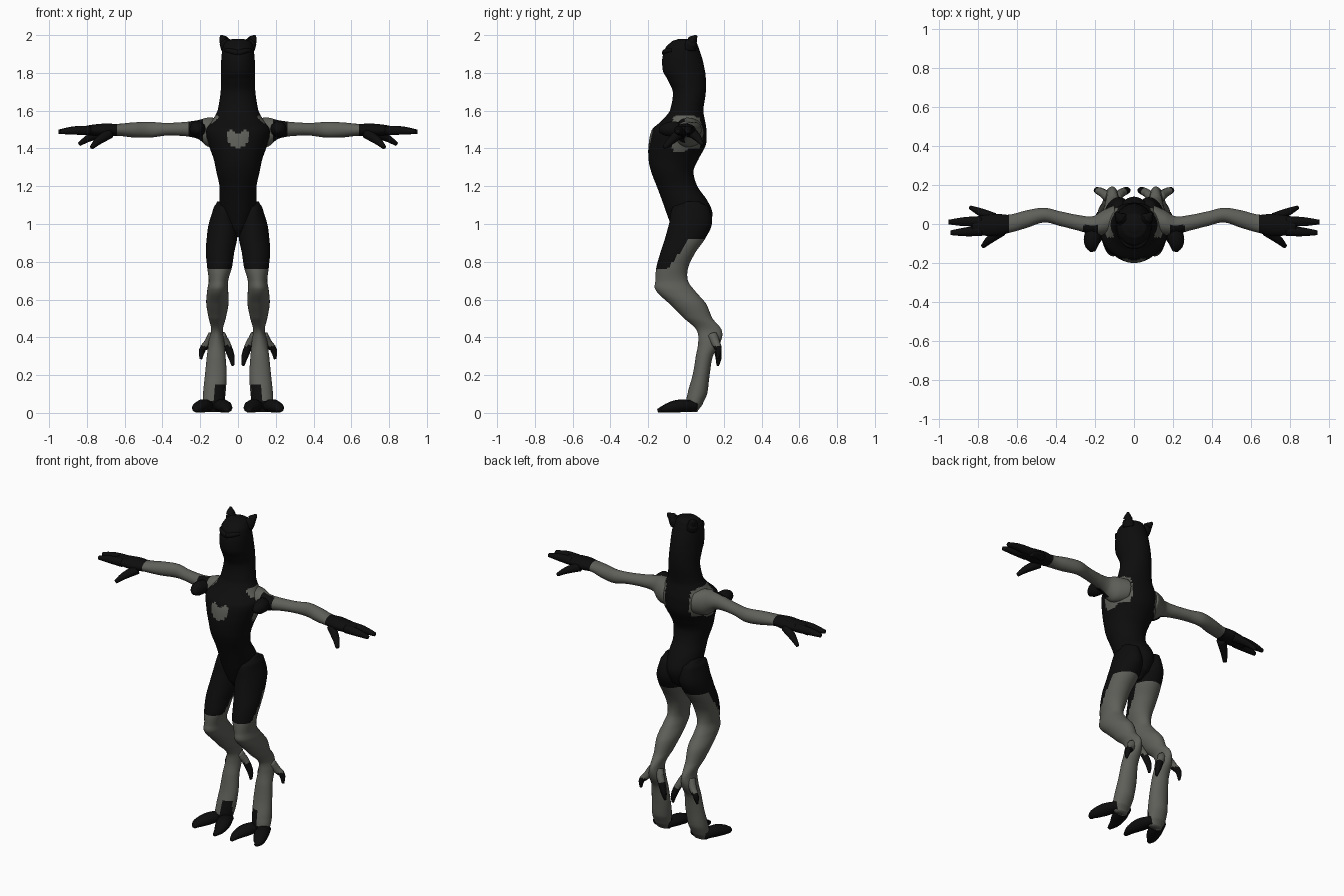
import bpy, bmesh, math
from mathutils import Vector


def material(name, rgb):
    m = bpy.data.materials.new(name)
    m.diffuse_color = (*rgb, 1)
    return m


GREY = material("warm grey", (0.115, 0.115, 0.102))
BLACK = material("soot black", (0.004, 0.004, 0.004))


def skin(name, rings, is_black, mirror=True):
    """Join rings of points into a closed smooth skin, coloured by a rule."""
    bm = bmesh.new()
    loops = [[bm.verts.new(p) for p in ring] for ring in rings]
    n = len(loops[0])
    for lo, hi in zip(loops, loops[1:]):
        for i in range(n):
            j = (i + 1) % n
            bm.faces.new((lo[i], lo[j], hi[j], hi[i]))
    bm.faces.new(loops[0])
    bm.faces.new(loops[-1])
    bmesh.ops.recalc_face_normals(bm, faces=bm.faces)
    for f in bm.faces:
        f.material_index = int(bool(is_black(*f.calc_center_median())))
        f.smooth = True
    me = bpy.data.meshes.new(name)
    bm.to_mesh(me)
    bm.free()
    me.materials.append(GREY)
    me.materials.append(BLACK)
    ob = bpy.data.objects.new(name, me)
    bpy.context.collection.objects.link(ob)
    if mirror:
        ob.modifiers.new("mirror", 'MIRROR').use_mirror_merge = False
    return ob


def spline(rows, steps):
    """Smoothly fill in rows of numbers."""
    out = []
    for k in range(len(rows) - 1):
        p = [rows[max(0, min(len(rows) - 1, k + d))] for d in (-1, 0, 1, 2)]
        for s in range(steps):
            t = s / steps
            out.append([b + (c - b) * t if i == 0 else
                        b + 0.5 * t * (c - a + t * (2*a - 5*b + 4*c - d + t * (3*(b - c) + d - a)))
                        for i, (a, b, c, d) in enumerate(zip(*p))])
    return out + [list(rows[-1])]


def loft(name, rows, axis, is_black, steps=6, sides=32, mirror=True):
    """Rows: position on the axis, then low and high limits of both cross axes."""
    rings = []
    for t, a0, a1, b0, b1 in spline(rows, steps):
        ring = []
        for i in range(sides):
            w = 2 * math.pi * i / sides
            a = (a0 + a1) / 2 + (a1 - a0) / 2 * math.cos(w)
            b = (b0 + b1) / 2 + (b1 - b0) / 2 * math.sin(w)
            ring.append((a, b, t) if axis == 'z' else (t, a, b))
        rings.append(ring)
    return skin(name, rings, is_black, mirror)


def tube(name, rows, is_black, flat=1.0, steps=4, sides=10):
    """Rows: x, y, z, radius along a bent path."""
    pts = spline([(i, *r) for i, r in enumerate(rows)], steps)
    pos = [Vector(p[1:4]) for p in pts]
    rings = []
    for k, p in enumerate(pts):
        d = (pos[min(k + 1, len(pos) - 1)] - pos[max(k - 1, 0)]).normalized()
        u = d.cross(Vector((0, 0, 1)) if abs(d.z) < 0.8 else Vector((0, 1, 0))).normalized()
        v = d.cross(u)
        rings.append([pos[k] + p[4] * (u * math.cos(w) + v * flat * math.sin(w))
                      for w in (2 * math.pi * i / sides for i in range(sides))])
    return skin(name, rings, is_black)


def always(x, y, z):
    return True


# Torso, neck and head: height, half width, front, back
body = [(0.93, 0.02, -0.04, 0.06), (0.97, 0.06, -0.07, 0.11), (1.05, 0.09, -0.10, 0.14),
        (1.12, 0.098, -0.125, 0.115), (1.20, 0.098, -0.155, 0.06), (1.28, 0.115, -0.185, 0.04),
        (1.34, 0.128, -0.198, 0.065), (1.42, 0.155, -0.198, 0.105), (1.50, 0.17, -0.18, 0.108),
        (1.55, 0.135, -0.125, 0.10), (1.60, 0.108, -0.085, 0.092), (1.70, 0.092, -0.07, 0.105),
        (1.77, 0.09, -0.10, 0.105), (1.81, 0.09, -0.122, 0.10), (1.88, 0.088, -0.125, 0.085),
        (1.94, 0.08, -0.105, 0.065), (1.97, 0.062, -0.07, 0.052), (1.98, 0.03, -0.04, 0.03)]


def body_black(x, y, z):
    blade = abs(x) > 0.085 and y > 0.0 and 1.40 < z < 1.56
    top = abs(x) > 0.105 and y > -0.07 and 1.53 < z < 1.575
    armpit = abs(x) > 0.135 and y > -0.07 and 1.38 < z < 1.45
    notch = z > 1.47 + abs(x) * 0.9
    badge = y < -0.1 and math.hypot(x, z - 1.46) < 0.058 and not notch
    return not (blade or top or armpit or badge)


loft("body", [(z, -w, w, f, b) for z, w, f, b in body], 'z', body_black, 8, 72, False)

# Ears
tube("ear", [(0.055, 0.02, 1.93, 0.035), (0.07, 0.03, 1.965, 0.03),
             (0.083, 0.045, 1.985, 0.017), (0.09, 0.055, 1.998, 0.006)], always)

# Brow and muzzle
tube("brow", [(0.0, -0.112, 1.905, 0.016), (0.035, -0.105, 1.915, 0.014),
              (0.065, -0.075, 1.92, 0.01)], always)

# Arm with palm: x, back/front limits, height limits
arm = [(0.10, -0.05, 0.095, 1.41, 1.56), (0.16, -0.06, 0.07, 1.41, 1.563),
       (0.21, -0.055, 0.04, 1.45, 1.55), (0.28, -0.035, 0.045, 1.465, 1.54),
       (0.38, -0.01, 0.065, 1.468, 1.535), (0.46, 0.008, 0.083, 1.458, 1.54),
       (0.55, -0.02, 0.07, 1.458, 1.538), (0.64, -0.045, 0.048, 1.467, 1.53),
       (0.70, -0.06, 0.052, 1.462, 1.532), (0.77, -0.06, 0.045, 1.467, 1.526),
       (0.83, -0.056, 0.036, 1.475, 1.516)]
loft("arm", arm, 'x',
     lambda x, y, z: x > 0.64 or (0.185 < x < 0.262 and (y < -0.005 or 1.47 < z < 1.53 and y < 0.01)), 8, 32)

# Front shoulder lobe
tube("shoulder_lobe", [(0.20, -0.02, 1.50, 0.036), (0.215, -0.07, 1.503, 0.042),
                       (0.216, -0.11, 1.50, 0.035), (0.21, -0.14, 1.495, 0.014)], always)

# Fingers and thumbs
for name, path in {
    "upper_finger": [(0.78, 0.015, 1.495, 0.026), (0.87, 0.012, 1.495, 0.023), (0.95, 0.01, 1.488, 0.012)],
    "lower_finger": [(0.78, -0.035, 1.495, 0.026), (0.86, -0.04, 1.495, 0.023), (0.94, -0.045, 1.488, 0.012)],
    "back_finger": [(0.72, 0.03, 1.485, 0.028), (0.79, 0.062, 1.455, 0.02), (0.84, 0.085, 1.422, 0.01)],
    "thumb": [(0.68, -0.035, 1.48, 0.028), (0.74, -0.08, 1.44, 0.021), (0.775, -0.115, 1.405, 0.011)],
}.items():
    tube(name, path, always)

# Leg: height, side limits, front and back limits
leg = [(1.12, 0.07, 0.11, 0.0, 0.07), (1.09, 0.03, 0.128, -0.07, 0.12),
       (1.0, 0.0, 0.155, -0.09, 0.137), (0.92, 0.005, 0.166, -0.112, 0.10),
       (0.85, 0.02, 0.17, -0.135, 0.05), (0.77, 0.032, 0.163, -0.157, 0.012),
       (0.70, 0.052, 0.155, -0.162, 0.01), (0.65, 0.052, 0.163, -0.16, 0.045),
       (0.58, 0.05, 0.168, -0.09, 0.105), (0.50, 0.065, 0.155, -0.01, 0.14),
       (0.44, 0.08, 0.142, 0.055, 0.188), (0.38, 0.073, 0.155, 0.065, 0.185),
       (0.30, 0.066, 0.165, 0.052, 0.142), (0.20, 0.06, 0.175, 0.035, 0.125),
       (0.10, 0.066, 0.185, 0.008, 0.112), (0.04, 0.075, 0.185, 0.0, 0.085),
       (0.005, 0.085, 0.175, 0.01, 0.06)]


def leg_black(x, y, z):
    thigh = z > 0.765 and z > min(0.92, 0.77 + 1.4 * (y + 0.09))
    stripe = z < 0.155 and 0.07 < x < 0.125 and y < 0.05
    return thigh or stripe or (z < 0.06 and y < 0.03)


loft("leg", leg, 'z', leg_black, 8, 40)

# Toes
for name, x0, x1, x2, y2 in (("inner_toe", 0.105, 0.08, 0.06, -0.15), ("outer_toe", 0.155, 0.185, 0.215, -0.13)):
    tube(name, [(x0, 0.05, 0.035, 0.035), (x1, -0.03, 0.037, 0.044),
                (x2, -0.10, 0.025, 0.031), (x2, y2, 0.012, 0.012)], always, 0.8)

# Heel spurs with dark tips
for name, s, low in (("inner_spur", -1, 0.25), ("outer_spur", 1, 0.285)):
    tube(name, [(0.112 + 0.02 * s, 0.14, 0.41, 0.028), (0.112 + 0.05 * s, 0.16, 0.365, 0.022),
                (0.112 + 0.076 * s, 0.172, low + 0.05, 0.018), (0.112 + 0.085 * s, 0.168, low, 0.007)],
         lambda x, y, z: z < 0.355)
